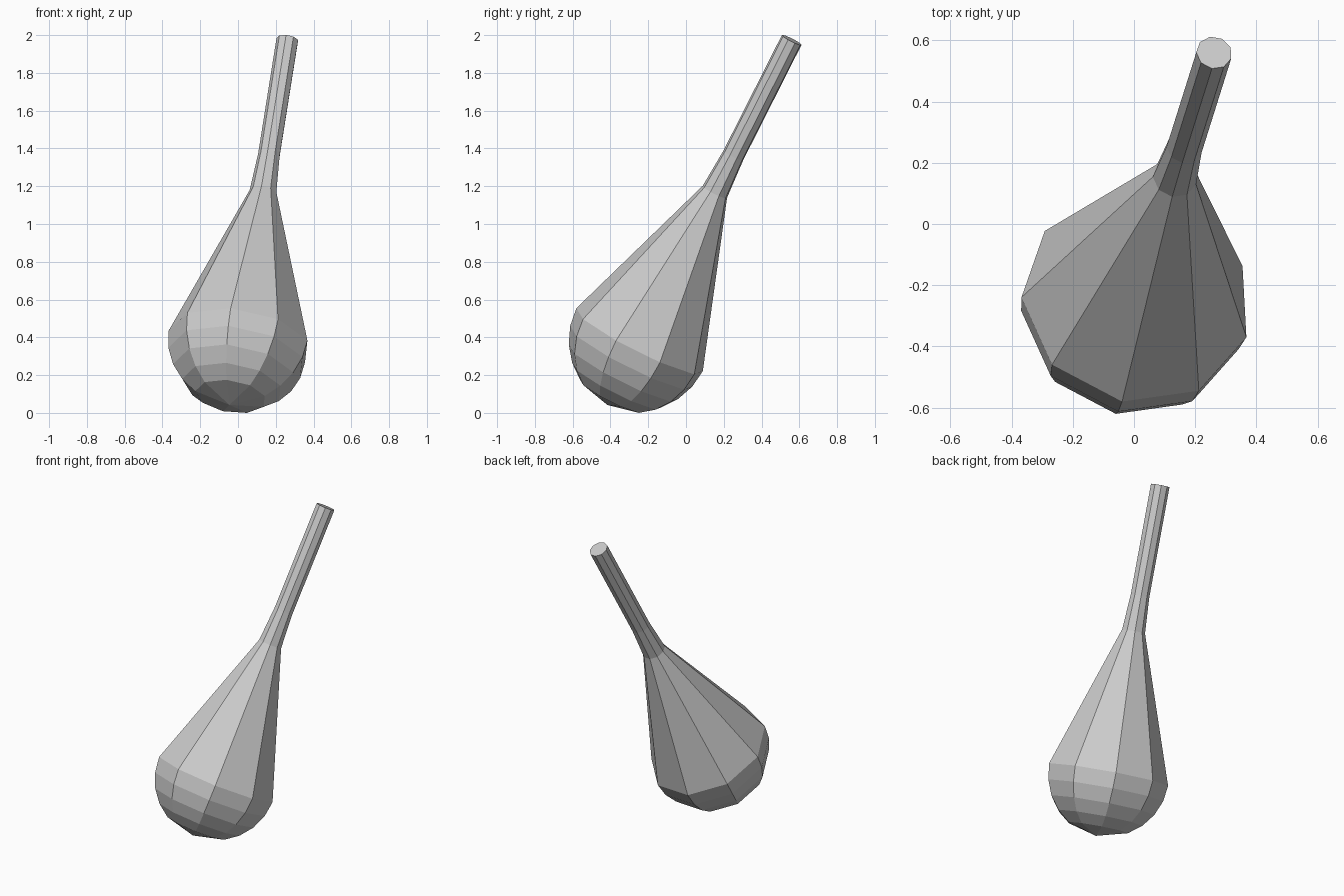
import bpy
import bmesh
import math
from mathutils import Matrix, Vector

SIDES = 9
BULB_RADIUS = 0.38

cube = bpy.data.objects.get("Cube")
if cube:
    bpy.data.objects.remove(cube, do_unlink=True)

# Leaning axis, from the bulb centre to the tip of the handle
centre = Vector((0.008, -0.247, 0.378))
tip = Vector((0.262, 0.56, 1.974))
axis = (tip - centre).normalized()
length = (tip - centre).length

# Cross-section directions: one corner points to the front
front = Vector((-0.047, -0.335, 0.18))
front = (front - axis * front.dot(axis)).normalized()
side = axis.cross(front)
frame = Matrix((front, side, axis)).transposed().to_4x4()
frame.translation = centre

# Profile as (radius, height along the axis): round bulb, cone, neck, handle
profile = []
for degrees in (60, 45, 30, 15, 0):
    a = math.radians(degrees)
    profile.append((BULB_RADIUS * math.cos(a), -BULB_RADIUS * math.sin(a)))
profile += [(0.073, 0.895), (0.059, 1.115), (0.059, length)]


def add_ring(bm, radius, height):
    ring = []
    for i in range(SIDES):
        a = math.tau * i / SIDES
        ring.append(bm.verts.new((radius * math.cos(a), radius * math.sin(a), height)))
    return ring


bm = bmesh.new()
rings = [add_ring(bm, r, h) for r, h in profile]
for low, high in zip(rings, rings[1:]):
    for i in range(SIDES):
        j = (i + 1) % SIDES
        bm.faces.new((low[i], low[j], high[j], high[i]))

# Fan under the bulb and flat cap on the handle
apex = bm.verts.new((0, 0, -BULB_RADIUS))
for i in range(SIDES):
    bm.faces.new((apex, rings[0][(i + 1) % SIDES], rings[0][i]))
bm.faces.new(rings[-1])
bm.transform(frame)
bmesh.ops.recalc_face_normals(bm, faces=bm.faces)

mesh = bpy.data.meshes.new("bulb_with_handle")
bm.to_mesh(mesh)
bm.free()

# Plain grey all over
grey = bpy.data.materials.new("light_grey")
grey.use_nodes = True
colour = (0.6, 0.6, 0.6, 1)
grey.diffuse_color = colour
grey.node_tree.nodes["Principled BSDF"].inputs["Base Color"].default_value = colour
mesh.materials.append(grey)

bulb = bpy.data.objects.new("bulb_with_handle", mesh)
bpy.context.collection.objects.link(bulb)
